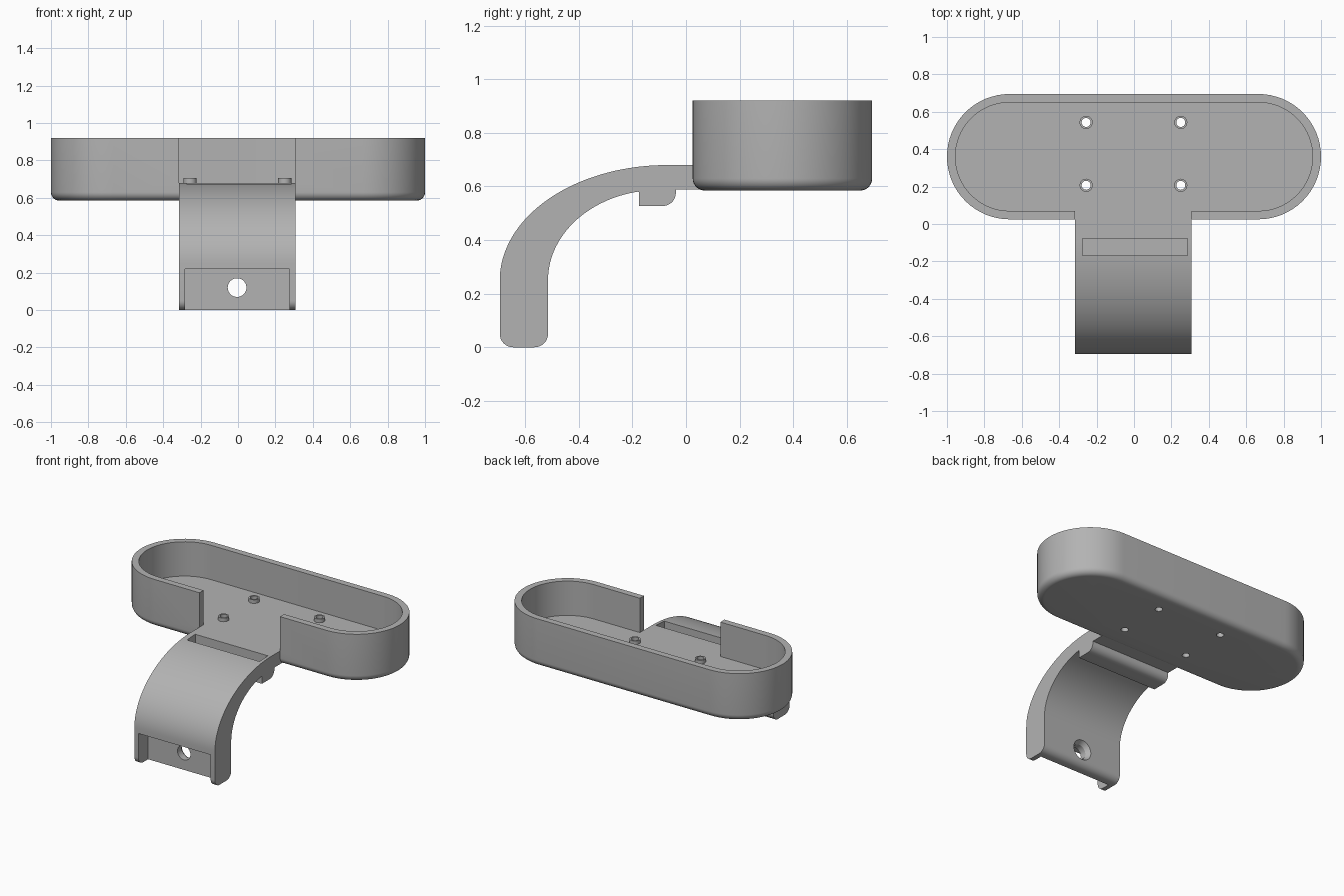
import bpy, bmesh
from math import sin, cos, pi, radians

cube = bpy.data.objects.get("Cube")
if cube:
    bpy.data.objects.remove(cube, do_unlink=True)

grey = bpy.data.materials.new("plain grey")
grey.use_nodes = True
COLOR = (0.45, 0.45, 0.45, 1)
grey.diffuse_color = COLOR
grey.node_tree.nodes["Principled BSDF"].inputs["Base Color"].default_value = COLOR


def finish(name, bm):
    bmesh.ops.recalc_face_normals(bm, faces=bm.faces)
    me = bpy.data.meshes.new(name)
    bm.to_mesh(me)
    bm.free()
    me.materials.append(grey)
    ob = bpy.data.objects.new(name, me)
    bpy.context.collection.objects.link(ob)
    return ob


def activate(ob):
    bpy.ops.object.select_all(action='DESELECT')
    ob.select_set(True)
    bpy.context.view_layer.objects.active = ob


def smooth(ob):
    activate(ob)
    bpy.ops.object.shade_smooth_by_angle(angle=radians(30))


def arc(cy, cz, a, b, start, end, n):
    """Elliptical arc points, angles in degrees."""
    ts = [radians(start + (end - start) * i / n) for i in range(n + 1)]
    return [(cy + a * cos(t), cz + b * sin(t)) for t in ts]


def loft(name, rings, closed=False):
    """Skin equal rings; cap the ends, or join last to first."""
    bm = bmesh.new()
    loops = [[bm.verts.new(p) for p in r] for r in rings]
    pairs = list(zip(loops, loops[1:]))
    if closed:
        pairs.append((loops[-1], loops[0]))
    else:
        bm.faces.new(loops[0])
        bm.faces.new(loops[-1])
    for a, b in pairs:
        for i in range(len(a)):
            j = (i + 1) % len(a)
            bm.faces.new((a[i], a[j], b[j], b[i]))
    return finish(name, bm)


def box(name, x0, x1, y0, y1, z0, z1):
    base = [(x0, y0), (x1, y0), (x1, y1), (x0, y1)]
    return loft(name, [[(x, y, z) for x, y in base] for z in (z0, z1)])


def round_rings(x, y, z, axis, steps, n=40):
    """Circles given by (offset, radius) steps along z or y."""
    rings = []
    for d, r in steps:
        c = [(r * cos(2 * pi * i / n), r * sin(2 * pi * i / n)) for i in range(n)]
        rings.append([(x + u, y + v, z + d) if axis == 'Z' else (x + u, y + d, z + v)
                      for u, v in c])
    return rings


def cut(ob, cutter):
    cutter.hide_render = True
    mod = ob.modifiers.new("cut", 'BOOLEAN')
    mod.operation = 'DIFFERENCE'
    mod.solver = 'EXACT'
    mod.object = cutter
    activate(ob)
    bpy.ops.object.modifier_apply(modifier=mod.name)
    bpy.data.objects.remove(cutter, do_unlink=True)


X0, X1 = -0.315, 0.308      # arm width
FLOOR, BASE, TOP = 0.68, 0.585, 0.92
R, CY, HALF = 0.335, 0.36, 0.665
WALL, FILLET = 0.045, 0.045


# Tray: stadium outline, rounded lower edge, hollow above the floor
def stadium(inset, z, n=32):
    r = R - inset
    pts = arc(HALF, CY, r, r, -90, 90, n) + arc(-HALF, CY, r, r, 90, 270, n)
    return [(x, y, z) for x, y in pts]


steps = [(FILLET * (1 - sin(t)), BASE + FILLET * (1 - cos(t)))
         for t in [pi / 2 * i / 8 for i in range(9)]]
steps += [(0, TOP), (WALL, TOP), (WALL, FLOOR)]
tray = loft("tray", [stadium(i, z) for i, z in steps])
cut(tray, box("gap_cutter", X0, X1, -0.1, 0.12, FLOOR, 1.1))

# Screw holes and raised bosses on the tray floor
for row, y in (("front", 0.207), ("back", 0.543)):
    for side, x in (("right", -0.256), ("left", 0.25)):
        cut(tray, loft("hole_cutter", round_rings(x, y, 0, 'Z', [(0.5, 0.024), (0.8, 0.024)])))
        boss = loft(f"{row}_{side}_boss", round_rings(x, y, FLOOR, 'Z', [
            (-0.005, 0.035), (0.025, 0.035), (0.025, 0.024), (-0.005, 0.024)]), closed=True)
        smooth(boss)
smooth(tray)

# Curved arm with the strap block beneath, as one side profile
profile = [(0.026, FLOOR)]
profile += arc(-0.07, 0.25, 0.625, 0.43, 90, 180, 40)
profile += arc(-0.645, 0.05, 0.05, 0.05, 180, 270, 8)
profile += arc(-0.565, 0.05, 0.05, 0.05, 270, 360, 8)
profile += [p for p in arc(-0.1, 0.25, 0.415, 0.337, 180, 90, 40) if p[0] < -0.178]
profile += [(-0.175, 0.58), (-0.175, 0.527)]
profile += arc(-0.088, 0.575, 0.05, 0.048, 270, 360, 8)
profile += [(-0.038, 0.588), (0.07, 0.588)]
arm = loft("curved_arm", [[(x, y, z) for y, z in profile] for x in (X0, X1)])

# Strap slot, front recess and countersunk bolt hole
cut(arm, box("slot_cutter", -0.276, 0.286, -0.169, -0.078, 0.55, 0.8))
cut(arm, box("recess_cutter", -0.283, 0.275, -0.8, -0.59, -0.1, 0.22))
cut(arm, loft("bolt_cutter", round_rings(-0.005, 0, 0.12, 'Y', [
    (-0.75, 0.05), (-0.545, 0.05), (-0.515, 0.07), (-0.45, 0.07)])))
smooth(arm)
